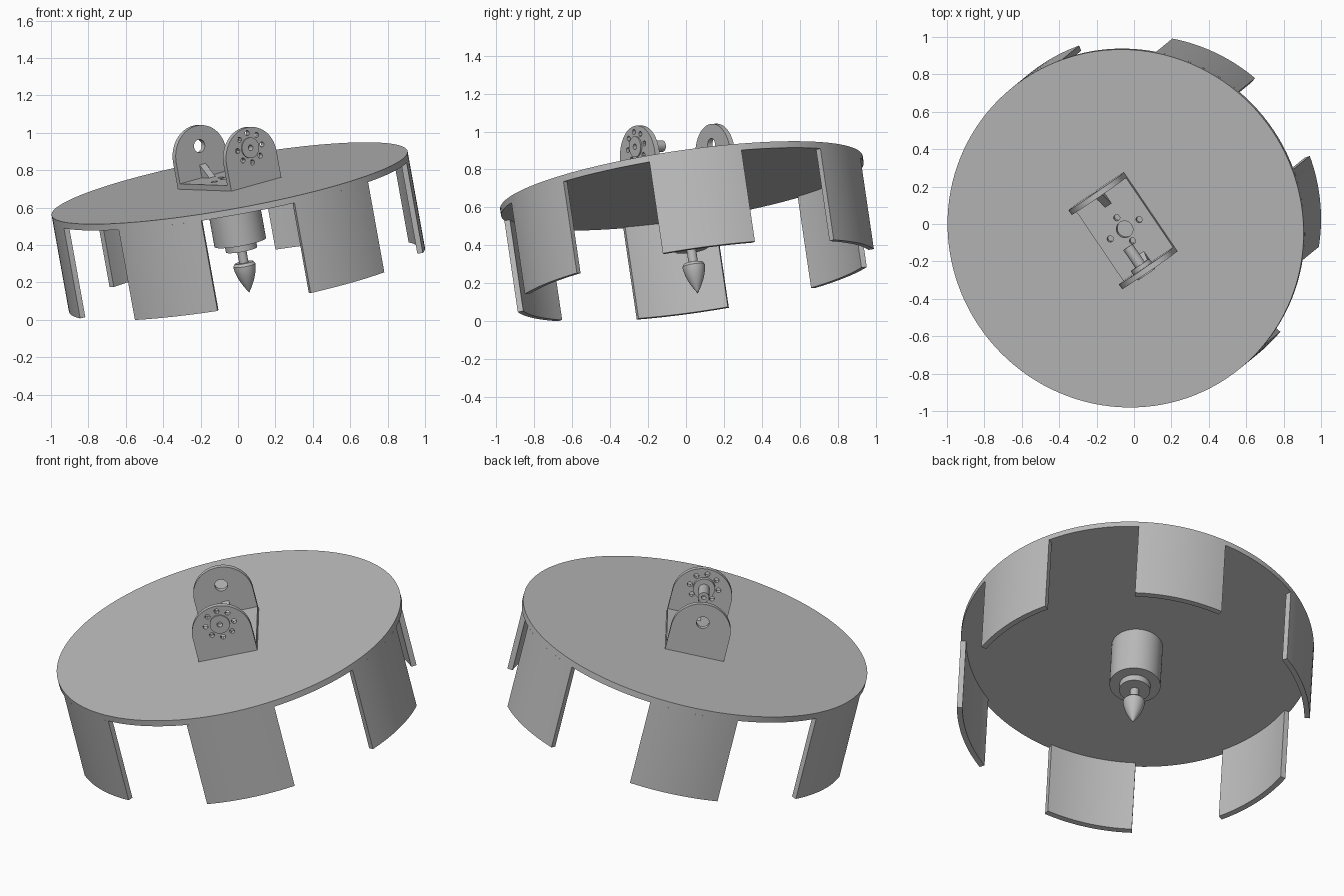
import bpy, bmesh, math
from math import cos, sin, pi, radians
from mathutils import Matrix, Vector

cube = bpy.data.objects.get("Cube")
if cube:
    bpy.data.objects.remove(cube, do_unlink=True)

# Single grey material
grey = bpy.data.materials.new("mid_grey")
grey.use_nodes = True
GREY = (0.5, 0.5, 0.5, 1)
grey.diffuse_color = GREY
grey.node_tree.nodes["Principled BSDF"].inputs["Base Color"].default_value = GREY

# Tilted frame of the whole assembly, origin at the centre of the disc top
axis = Vector((-0.18, -0.147, 1)).normalized()
tilt = Vector((0, 0, 1)).rotation_difference(axis).to_matrix().to_4x4()
frame = Matrix.Translation((-0.045, -0.024, 0.73)) @ tilt
bracket = frame @ Matrix.Rotation(radians(34), 4, 'Z')
upright = Matrix.Rotation(pi / 2, 4, 'X')

R, DISC_T, LEG_LEN, WALL = 0.967, 0.035, 0.495, 0.03
BASE_W, BASE_L, TAB_ARC, HOLE_Z = 0.165, 0.255, 0.145, 0.2


def finish(name, mesh, matrix):
    obj = bpy.data.objects.new(name, mesh)
    bpy.context.collection.objects.link(obj)
    mesh.materials.clear()
    mesh.materials.append(grey)
    obj.matrix_world = matrix
    bpy.ops.object.select_all(action='DESELECT')
    obj.select_set(True)
    bpy.context.view_layer.objects.active = obj
    bpy.ops.object.shade_smooth_by_angle(angle=radians(30))
    return obj


def lathe(name, profile, matrix, steps=48):
    """Turn a (radius, height) profile round the local z axis."""
    bm = bmesh.new()
    verts = [bm.verts.new((r, 0, z)) for r, z in profile]
    edges = [bm.edges.new(pair) for pair in zip(verts, verts[1:])]
    bmesh.ops.spin(bm, geom=verts + edges, cent=(0, 0, 0), axis=(0, 0, 1),
                   angle=2 * pi, steps=steps)
    bmesh.ops.remove_doubles(bm, verts=bm.verts, dist=1e-5)
    bmesh.ops.recalc_face_normals(bm, faces=bm.faces)
    mesh = bpy.data.meshes.new(name)
    bm.to_mesh(mesh)
    bm.free()
    return finish(name, mesh, matrix)


def arc(cx, cy, r, start=0, end=360, n=32):
    """Points along an arc; a full turn leaves out the repeated last point."""
    span = n if end - start >= 360 else n - 1
    angles = [radians(start + (end - start) * i / span) for i in range(n)]
    return [(cx + r * cos(a), cy + r * sin(a)) for a in angles]


def plate(name, outlines, thickness, matrix):
    """Flat plate from an outline plus hole outlines, centred on its thickness."""
    curve = bpy.data.curves.new(name, 'CURVE')
    curve.dimensions = '2D'
    curve.fill_mode = 'BOTH'
    curve.extrude = thickness / 2
    for points in outlines:
        spline = curve.splines.new('POLY')
        spline.points.add(len(points) - 1)
        for p, (x, y) in zip(spline.points, points):
            p.co = (x, y, 0, 1)
        spline.use_cyclic_u = True
    temp = bpy.data.objects.new(name + "_outline", curve)
    bpy.context.collection.objects.link(temp)
    graph = bpy.context.evaluated_depsgraph_get()
    mesh = bpy.data.meshes.new_from_object(temp.evaluated_get(graph))
    bpy.data.objects.remove(temp, do_unlink=True)
    bm = bmesh.new()
    bm.from_mesh(mesh)
    bmesh.ops.remove_doubles(bm, verts=bm.verts, dist=1e-5)
    bmesh.ops.recalc_face_normals(bm, faces=bm.faces)
    bm.to_mesh(mesh)
    bm.free()
    return finish(name, mesh, matrix)


# Large round disc
lathe("disc", [(0, 0), (R, 0), (R, -DISC_T), (0, -DISC_T)], frame, 128)

# Six curved skirt panels under the rim
for i in range(6):
    mid = 5 + 60 * i
    outline = (arc(0, 0, R, mid - 14.75, mid + 14.75, 16)
               + arc(0, 0, R - WALL, mid - 14.75, mid + 14.75, 16)[::-1])
    drop = Matrix.Translation((0, 0, -DISC_T - LEG_LEN / 2))
    plate(f"skirt_panel_{i + 1}", [outline], LEG_LEN, frame @ drop)

# Bracket base with a centre hole and four screw holes
L = BASE_L - WALL
rect = [(-BASE_W, -L), (BASE_W, -L), (BASE_W, L), (-BASE_W, L)]
holes = [arc(0, 0, 0.045)]
for s in (-1, 1):
    holes += [arc(s * 0.095, 0, 0.017, n=16), arc(0, s * 0.075, 0.017, n=16)]
plate("bracket_base", [rect] + holes, WALL,
      bracket @ Matrix.Translation((0, 0, WALL / 2)))

# Two round-topped bracket tabs
tab = [(-BASE_W, 0), (BASE_W, 0)] + arc(0, TAB_ARC, BASE_W, 0, 180, 32)
ring = [arc(0.08 * cos(i * pi / 4), HOLE_Z + 0.08 * sin(i * pi / 4), 0.014, n=12)
        for i in range(8)]
for name, side, cuts in (("front_tab", -1, ring + [arc(0, HOLE_Z, 0.015, n=16)]),
                         ("back_tab", 1, [arc(0, HOLE_Z, 0.035)])):
    place = Matrix.Translation((0, side * (BASE_L - WALL / 2), 0))
    plate(name, [tab] + cuts, WALL, bracket @ place @ upright)

# Small gussets between the base and each tab
for name, side in (("front_gusset", -1), ("back_gusset", 1)):
    tri = [(side * L, WALL), (side * (L - 0.07), WALL), (side * L, WALL + 0.07)]
    stand = Matrix(((0, 0, 1, 0), (1, 0, 0, 0), (0, 1, 0, 0), (0, 0, 0, 1)))
    plate(name, [tri], 0.04, bracket @ stand)

# Pivot on the front tab: outer washer, inner flange and pin
pivot = bracket @ Matrix.Translation((0, -BASE_L, HOLE_Z)) @ Matrix.Rotation(-pi / 2, 4, 'X')
lathe("pivot_washer", [(0.015, 0), (0.015, -0.008), (0.055, -0.008), (0.055, 0)], pivot, 32)
lathe("pivot_pin", [(0, WALL), (0.06, WALL), (0.06, 0.055), (0.03, 0.055),
                    (0.03, 0.17), (0.012, 0.17), (0.012, 0.13), (0, 0.13)], pivot, 32)

# Motor can, collar and shaft
lathe("motor", [(0, -DISC_T), (0.14, -DISC_T), (0.14, -0.325), (0.085, -0.325),
                (0.085, -0.365), (0.025, -0.365), (0.025, -0.45), (0, -0.45)], frame)

# Bullet-shaped spinner
tip = [(0.06 * (1 - (i / 10) ** 1.7), -0.45 - 0.15 * i / 10) for i in range(11)]
lathe("spinner", [(0, -0.435), (0.05, -0.435)] + tip, frame, 32)
